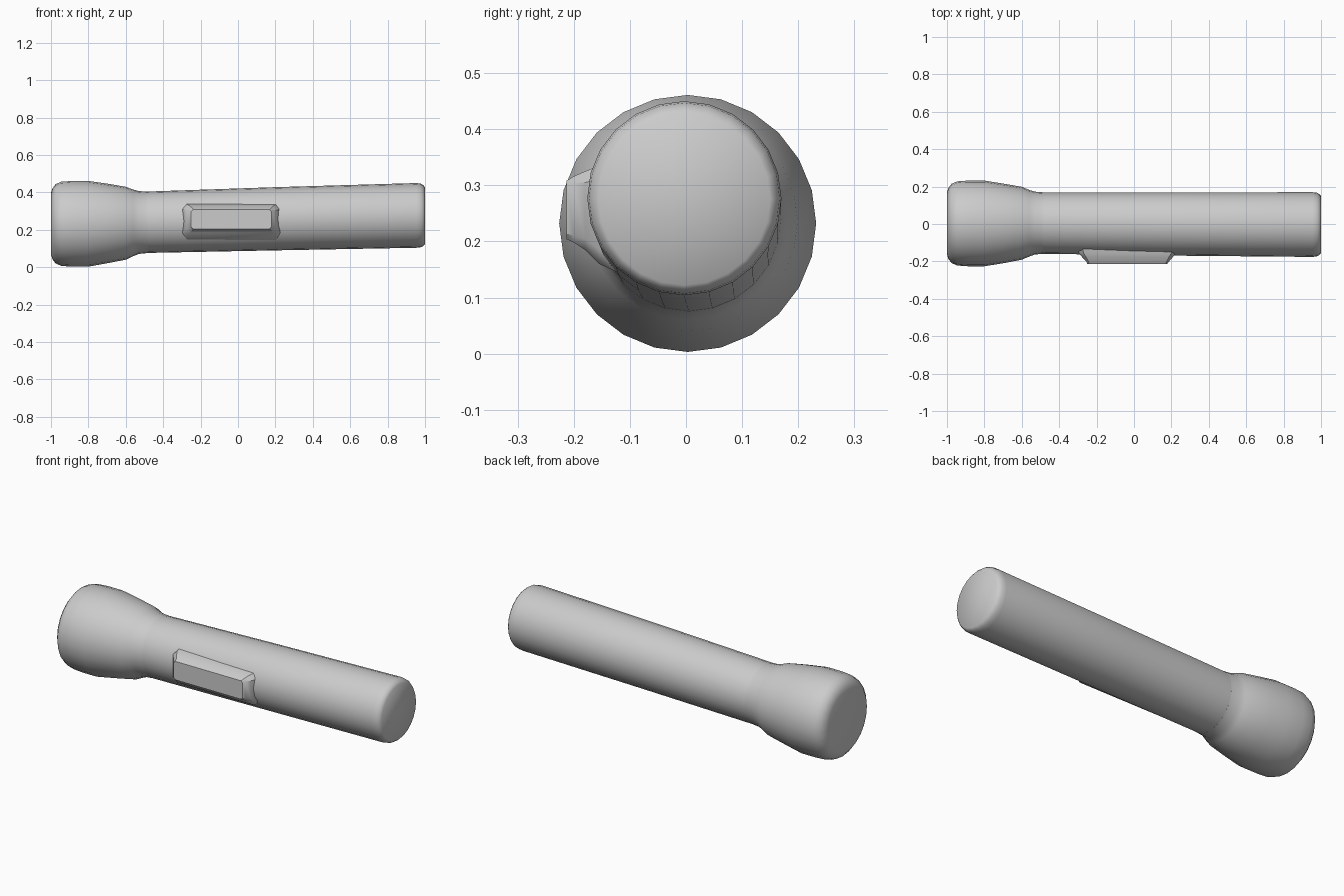
import bpy, bmesh, math
from mathutils import Vector

cube = bpy.data.objects.get("Cube")
if cube:
    bpy.data.objects.remove(cube, do_unlink=True)

grey = bpy.data.materials.new("light grey")
grey.use_nodes = True
GREY = (0.6, 0.6, 0.6, 1)
grey.diffuse_color = GREY
grey.node_tree.nodes["Principled BSDF"].inputs["Base Color"].default_value = GREY


def loft(name, rings, angle):
    """Skin a list of closed rings and cap both ends."""
    bm = bmesh.new()
    loops = [[bm.verts.new(p) for p in ring] for ring in rings]
    n = len(loops[0])
    for a, b in zip(loops, loops[1:]):
        for i in range(n):
            j = (i + 1) % n
            bm.faces.new((a[i], a[j], b[j], b[i]))
    bm.faces.new(loops[0])
    bm.faces.new(loops[-1])
    bmesh.ops.recalc_face_normals(bm, faces=bm.faces)
    mesh = bpy.data.meshes.new(name)
    bm.to_mesh(mesh)
    bm.free()
    mesh.materials.append(grey)
    obj = bpy.data.objects.new(name, mesh)
    bpy.context.collection.objects.link(obj)
    bpy.ops.object.select_all(action='DESELECT')
    obj.select_set(True)
    bpy.context.view_layer.objects.active = obj
    bpy.ops.object.shade_smooth_by_angle(angle=math.radians(angle))
    return obj


def circle(x, y, z, r, n=24):
    return [Vector((x, y + r * math.cos(math.tau * i / n),
                    z + r * math.sin(math.tau * i / n))) for i in range(n)]


# Flared lamp head, running into the neck: x, centre y, centre z, radius
head = [(-1.0, 0.003, 0.232, 0.165), (-0.992, 0.003, 0.232, 0.19),
        (-0.975, 0.003, 0.232, 0.212), (-0.945, 0.003, 0.232, 0.225),
        (-0.89, 0.003, 0.232, 0.229), (-0.8, 0.003, 0.232, 0.229),
        (-0.7, 0.003, 0.234, 0.213), (-0.6, 0.004, 0.235, 0.195),
        (-0.56, 0.004, 0.237, 0.178), (-0.53, 0.005, 0.239, 0.168),
        (-0.48, 0.005, 0.24, 0.164)]
loft("lamp_head", [circle(*s) for s in head], 50)

# Slightly rising barrel with a rounded tail
barrel = [(-0.5, 0.005, 0.24, 0.164), (0.2, 0.0, 0.259, 0.169),
          (0.955, -0.003, 0.277, 0.173), (0.978, -0.003, 0.277, 0.17),
          (0.99, -0.003, 0.276, 0.163), (1.0, -0.003, 0.275, 0.153)]
loft("barrel", [circle(*s) for s in barrel], 50)


# Raised switch: rounded rectangles stacked outward from the barrel
def pad(y, x0, x1, z0, z1, c):
    return [Vector((x, y, z)) for x, z in (
        (x0 + c, z0), (x1 - c, z0), (x1, z0 + c), (x1, z1 - c),
        (x1 - c, z1), (x0 + c, z1), (x0, z1 - c), (x0, z0 + c))]


switch = [pad(-0.09, -0.31, 0.24, 0.13, 0.345, 0.03),
          pad(-0.155, -0.295, 0.225, 0.16, 0.335, 0.025),
          pad(-0.18, -0.275, 0.205, 0.185, 0.325, 0.02),
          pad(-0.2, -0.255, 0.188, 0.198, 0.316, 0.012),
          pad(-0.213, -0.25, 0.178, 0.204, 0.308, 0.01)]
loft("switch", switch, 35)
